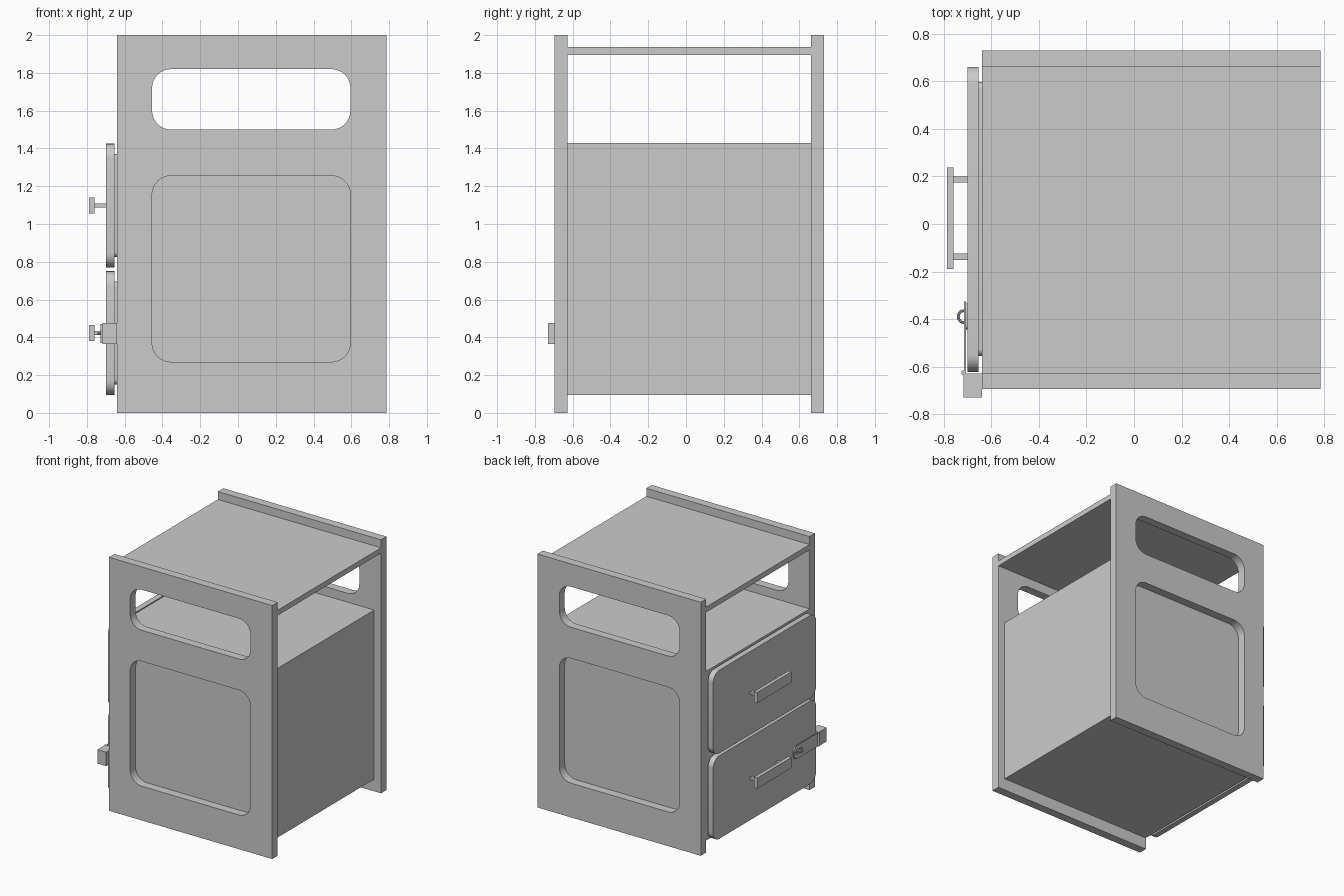
import bpy, bmesh
from math import pi, cos, sin
from mathutils import Vector

if "Cube" in bpy.data.objects:
    bpy.data.objects.remove(bpy.data.objects["Cube"])


def box(name, x, y, z):
    """Box from (min, max) ranges."""
    me = bpy.data.meshes.new(name)
    ob = bpy.data.objects.new(name, me)
    bpy.context.collection.objects.link(ob)
    bm = bmesh.new()
    bmesh.ops.create_cube(bm, size=1)
    for v in bm.verts:
        v.co = Vector([(r[0] + r[1]) / 2 + c * (r[1] - r[0]) for r, c in zip((x, y, z), v.co)])
    bm.to_mesh(me)
    bm.free()
    return ob


def rounded(u, v, r, n=8):
    """Rounded rectangle outline."""
    pts = []
    for cx, cy, a in ((u[1] - r, v[1] - r, 0), (u[0] + r, v[1] - r, 1),
                      (u[0] + r, v[0] + r, 2), (u[1] - r, v[0] + r, 3)):
        for i in range(n + 1):
            t = (a + i / n) * pi / 2
            pts.append((cx + r * cos(t), cy + r * sin(t)))
    return pts


def finish(ob):
    bpy.ops.object.select_all(action='DESELECT')
    ob.select_set(True)
    bpy.context.view_layer.objects.active = ob
    bpy.ops.object.convert(target='MESH')
    bpy.ops.object.shade_smooth_by_angle(angle=0.6)
    return bpy.context.object


def plate(name, loops, span, side):
    """Flat plate with holes; side: outline in x-z, otherwise in y-z."""
    cu = bpy.data.curves.new(name, 'CURVE')
    cu.dimensions, cu.fill_mode = '2D', 'BOTH'
    cu.extrude = (span[1] - span[0]) / 2
    for pts in loops:
        s = cu.splines.new('POLY')
        s.points.add(len(pts) - 1)
        for p, c in zip(s.points, pts):
            p.co = (c[0], c[1], 0, 1)
        s.use_cyclic_u = True
    ob = bpy.data.objects.new(name, cu)
    bpy.context.collection.objects.link(ob)
    mid = (span[0] + span[1]) / 2
    ob.location = (0, mid, 0) if side else (mid, 0, 0)
    ob.rotation_euler = (pi / 2, 0, 0 if side else pi / 2)
    return finish(ob)


# Side panels with a window and a recessed opening
X0, X1 = -0.64, 0.785
outline = [(X0, 0), (X1, 0), (X1, 2), (X0, 2)]
holes = [rounded((-0.455, 0.595), (1.5, 1.82), 0.1),
         rounded((-0.455, 0.595), (0.27, 1.255), 0.1)]
plate("side_panel_near", [outline] + holes, (-0.695, -0.627), True)
plate("side_panel_far", [outline] + holes, (0.662, 0.73), True)

# Cabinet body and top board
INNER = (-0.627, 0.662)
box("cabinet_body", (X0, 0.725), INNER, (0.095, 1.43))
box("top_board", (X0, X1), INNER, (1.895, 1.937))

# Drawers with pull handles
for label, z in (("lower", 0.095), ("upper", 0.77)):
    plate(label + "_drawer_back", [rounded((-0.555, 0.598), (z + 0.055, z + 0.6), 0.03)],
          (-0.655, X0), False)
    plate(label + "_drawer_front", [rounded((-0.623, 0.662), (z, z + 0.655), 0.075)],
          (-0.70, -0.655), False)
    zc = z + 0.328
    box(label + "_handle_bar", (-0.788, -0.76), (-0.19, 0.237), (zc - 0.042, zc + 0.042))
    for side, y in (("left", 0.187), ("right", -0.138)):
        box(f"{label}_handle_post_{side}", (-0.765, -0.69), (y - 0.013, y + 0.013),
            (zc - 0.01, zc + 0.01))

# Hasp: mounting block, hinge barrel, slotted strap and base plate
ZH = 0.42
box("hasp_block", (-0.717, X0), (-0.73, -0.63), (0.365, 0.475))
bpy.ops.mesh.primitive_cylinder_add(vertices=16, radius=0.01, depth=0.1,
                                    location=(-0.717, -0.626, ZH))
bpy.context.object.name = "hasp_hinge_barrel"
bpy.ops.object.shade_smooth_by_angle(angle=0.6)
strap = [(-0.626, ZH - 0.053)]
strap += [p for p in rounded((-0.6, -0.327), (ZH - 0.053, ZH + 0.053), 0.04) if p[0] > -0.5]
strap += [(-0.626, ZH + 0.053)]
strap = strap[1:] + strap[:1]
right = sorted((p for p in strap if p[0] > -0.5), key=lambda p: p[1])
strap = [(-0.626, ZH - 0.053)] + right + [(-0.626, ZH + 0.053)]
plate("hasp_strap", [strap, rounded((-0.43, -0.35), (ZH - 0.016, ZH + 0.016), 0.0155)],
      (-0.715, -0.708), False)
plate("staple_base", [rounded((-0.445, -0.335), (ZH - 0.04, ZH + 0.04), 0.02)],
      (-0.707, -0.70), False)

# Staple loop
cu = bpy.data.curves.new("staple_loop", 'CURVE')
cu.dimensions, cu.bevel_depth, cu.bevel_resolution = '3D', 0.006, 2
path = [(-0.703, -0.365)]
path += [(-0.717 - 0.023 * sin(i * pi / 10), -0.39 + 0.025 * cos(i * pi / 10)) for i in range(11)]
path += [(-0.703, -0.415)]
s = cu.splines.new('POLY')
s.points.add(len(path) - 1)
for p, c in zip(s.points, path):
    p.co = (c[0], c[1], ZH, 1)
ob = bpy.data.objects.new("staple_loop", cu)
bpy.context.collection.objects.link(ob)
finish(ob)
